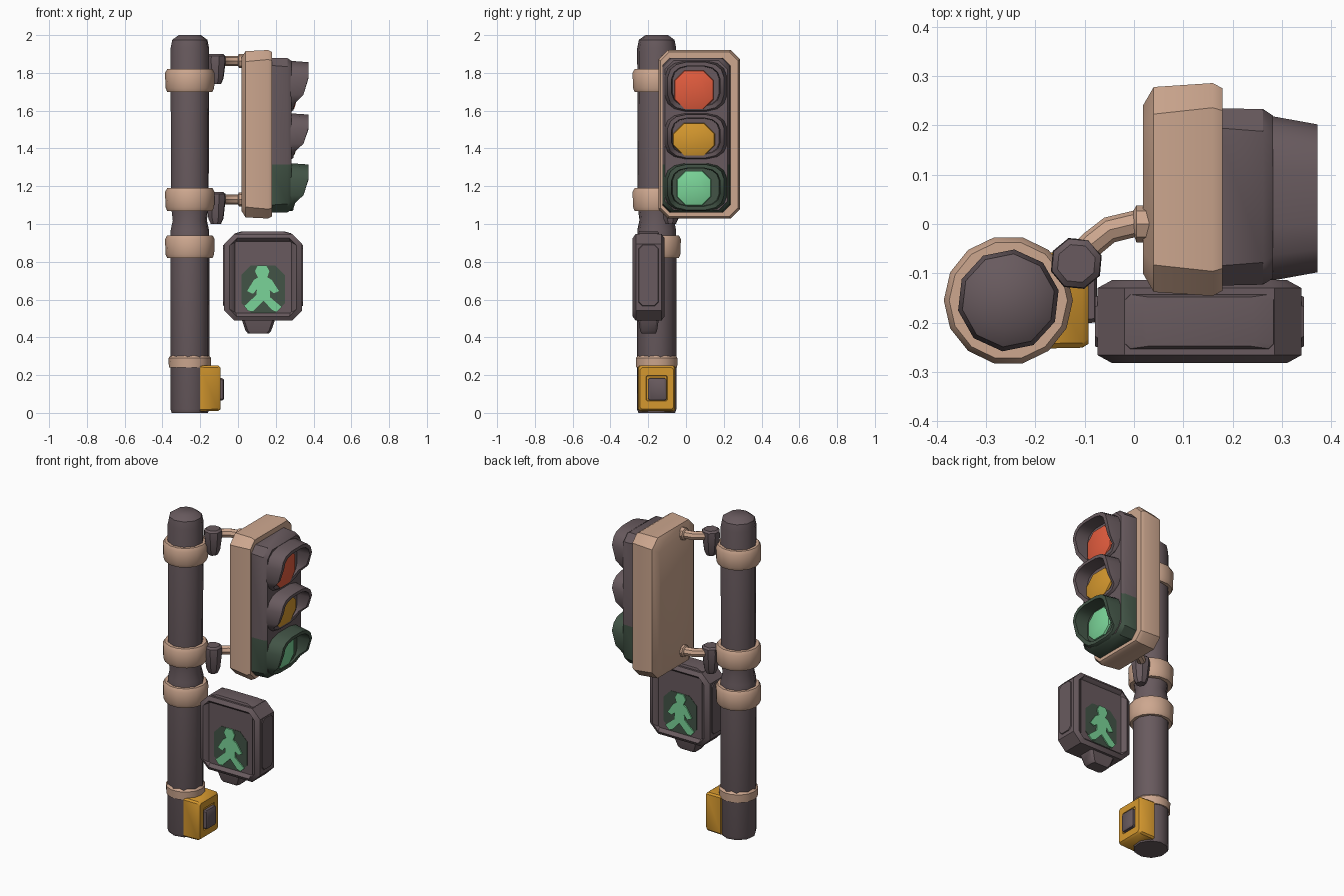
import bpy, bmesh, math
from mathutils import Vector

if "Cube" in bpy.data.objects:
    bpy.data.objects.remove(bpy.data.objects["Cube"])


def material(name, rgb):
    m = bpy.data.materials.new(name)
    lin = [((c / 255 + 0.055) / 1.055) ** 2.4 for c in rgb]
    m.diffuse_color = (*lin, 1)
    m.use_nodes = True
    m.node_tree.nodes["Principled BSDF"].inputs["Base Color"].default_value = m.diffuse_color
    return m


DARK = material("dark_grey_metal", (104, 90, 94))
TAN = material("tan_metal", (205, 167, 143))
RED = material("red_lens", (226, 92, 62))
AMBER = material("amber", (213, 152, 46))
GREEN = material("bright_green", (122, 212, 152))
GLOW = material("dark_green", (66, 84, 70))


def place(axis, d, u, v):
    """Point at depth d along the axis; u, v lie in the cross-section."""
    return Vector({'x': (d, u, v), 'y': (u, d, v), 'z': (u, v, d)}[axis])


def loft(name, rings, *mats):
    """Skin a stack of equal-length rings and cap both ends."""
    bm = bmesh.new()
    vs = [[bm.verts.new(p) for p in r] for r in rings]
    n = len(vs[0])
    for a, b in zip(vs, vs[1:]):
        for i in range(n):
            j = (i + 1) % n
            bm.faces.new((a[i], a[j], b[j], b[i]))
    bm.faces.new(vs[0][::-1])
    bm.faces.new(vs[-1])
    bmesh.ops.recalc_face_normals(bm, faces=bm.faces)
    me = bpy.data.meshes.new(name)
    bm.to_mesh(me)
    bm.free()
    ob = bpy.data.objects.new(name, me)
    bpy.context.collection.objects.link(ob)
    for m in mats:
        me.materials.append(m)
    return ob


def block(name, axis, cu, cv, layers, *mats):
    """Chamfered rectangles (depth, half width, half height, chamfer) lofted."""
    rings = []
    for d, w, h, c in layers:
        pts = [(w, h - c), (w - c, h), (c - w, h), (-w, h - c),
               (-w, c - h), (c - w, -h), (w - c, -h), (w, c - h)]
        rings.append([place(axis, d, cu + u, cv + v) for u, v in pts])
    return loft(name, rings, *mats)


def lathe(name, axis, cu, cv, profile, n, mat, phase=0.0):
    """Round part: profile of (depth, radius)."""
    ang = [phase + 2 * math.pi * i / n for i in range(n)]
    return loft(name, [[place(axis, d, cu + r * math.cos(a), cv + r * math.sin(a))
                        for a in ang] for d, r in profile], mat)


PX, PY = -0.255, -0.155

# Pole with domed top
lathe("pole", 'z', PX, PY,
      [(0, .098), (.02, .105), (.9, .105), (.97, .103), (1.02, .092), (1.08, .1),
       (1.2, .102), (1.93, .104), (1.975, .095), (2.0, .06)], 10, DARK, 0.2)

# Tan clamps around the pole
for label, z0, z1 in (("top", 1.70, 1.82), ("middle", 1.07, 1.19), ("lower", .82, .94)):
    lathe("clamp_" + label, 'z', PX, PY,
          [(z0, .1), (z0, .12), (z0 + .02, .129), (z1 - .02, .131), (z1, .12), (z1, .1)],
          14, TAN)
lathe("base_ring", 'z', PX, PY, [(.24, .1), (.24, .111), (.29, .113), (.305, .1)], 14, TAN)

# Brackets and arms that carry the traffic light
for label, za, z0, z1 in (("top", 1.863, 1.74, 1.90), ("lower", 1.13, 1.0, 1.17)):
    lathe("bracket_" + label, 'z', -.117, -.08,
          [(z0, .028), (z0 + .03, .042), (z1 - .04, .054), (z1 - .01, .052), (z1, .04)],
          8, DARK, 0.3)
    rings = []
    for (x, y), t in zip([(-.13, -.09), (-.085, -.04), (-.05, -.012), (0, 0), (.005, 0), (.03, 0)],
                         [.75, .8, .4, .05, 0, 0]):
        r = .038 if x >= .005 else .027
        rings.append([(x - r * math.cos(a) * math.sin(t), y + r * math.cos(a) * math.cos(t),
                       za + r * math.sin(a)) for a in [math.pi * i / 4 for i in range(8)]])
    loft("arm_" + label, rings, TAN)

# Traffic light: tan back shell, facing +x
block("signal_shell", 'x', .07, 1.475,
      [(.018, .17, .405, .045), (.04, .208, .44, .055), (.16, .216, .446, .05),
       (.18, .205, .435, .045), (.18, .18, .41, .03)], TAN)

# Dark housing, its lowest third tinted green on the sides
LIM = 1.315
housing = block("signal_housing", 'x', .055, 1.47,
                [(.17, .18, .41, .04), (.262, .178, .408, .045), (.282, .165, .395, .045)],
                DARK, GLOW)
bm = bmesh.new()
bm.from_mesh(housing.data)
bmesh.ops.bisect_plane(bm, geom=bm.verts[:] + bm.edges[:] + bm.faces[:],
                       plane_co=(0, 0, LIM), plane_no=(0, 0, 1))
for f in bm.faces:
    f.material_index = int(f.calc_center_median().z < LIM and f.normal.x < .9)
bm.to_mesh(housing.data)
bm.free()

# Hoods (deep on top, cut back below) and domed lenses
LIGHTS = [("red", 1.73, .135, 1.71, .105, .105, RED, DARK),
          ("amber", 1.465, .122, 1.447, .112, .088, AMBER, DARK),
          ("green", 1.195, .128, 1.19, .092, .093, GREEN, GLOW)]
for label, zc, hh, zl, lw, lh, lens, hood in LIGHTS:
    def ring(w, h, x=None):
        out = []
        for i in range(16):
            a = 2 * math.pi * (i + .5) / 16
            c, s = math.cos(a), math.sin(a)
            u = math.copysign(abs(c) ** .65, c)
            v = math.copysign(abs(s) ** .65, s)
            front = .295 + .077 * min(1, max(0, (v + .75) / .6))
            out.append((front if x is None else x, .052 + w * u, zc + h * v))
        return out
    loft("hood_" + label, [ring(.166, hh, .25), ring(.168, hh, .285), ring(.152, hh * .95),
                           ring(.13, hh * .8), ring(.125, hh * .78, .286)], hood)
    block("lens_" + label, 'x', .042, zl,
          [(.28, lw, lh, lw * .5), (.297, lw * .96, lh * .96, lw * .5),
           (.309, lw * .6, lh * .6, lw * .3)], lens)

# Pedestrian signal: box recessed on front and back
YC, XC, ZC = -.198, .133, .718
half = [(.064, .15, .19, .008), (.072, .155, .195, .012), (.084, .178, .208, .04),
        (.068, .207, .23, .055)]
layers = [(YC - d, w, h, c) for d, w, h, c in half]
layers += [(YC + d, w, h, c) for d, w, h, c in half[::-1]]
block("walk_box", 'y', XC, ZC, layers, DARK)
block("walk_box_cap", 'z', XC, YC, [(.92, .16, .058, .01), (.95, .15, .055, .01),
                                    (.96, .115, .05, .01)], DARK)
block("walk_box_foot", 'z', .108, YC, [(.42, .055, .038, .012), (.435, .068, .045, .012),
                                       (.50, .09, .055, .012)], DARK)
for sx in (-1, 1):
    block("walk_box_side_panel", 'x', YC, ZC + .01,
          [(XC + sx * .19, .06, .17, .02), (XC + sx * .212, .05, .16, .02)], DARK)

# Walking figure and its glow on both faces
FIGURE = [(.105, .78), (.15, .78), (.166, .75), (.155, .717), (.178, .705), (.217, .645),
          (.19, .633), (.168, .65), (.17, .612), (.232, .56), (.205, .535), (.18, .545),
          (.135, .595), (.08, .54), (.055, .538), (.033, .565), (.098, .625), (.1, .655),
          (.08, .63), (.048, .645), (.085, .705), (.106, .717), (.09, .75)]
for label, s in (("front", -1), ("back", 1)):
    floor = YC + s * .064
    block("walk_glow_" + label, 'y', .133, .655,
          [(floor - s * .001, .115, .125, .05), (floor + s * .002, .115, .125, .05)], GLOW)
    loft("walk_figure_" + label,
         [[(x, floor + s * d, z) for x, z in FIGURE] for d in (0, .009)], GREEN)

# Push-button box near the base, facing +x
block("button_box", 'x', -.155, .13,
      [(-.2, .098, .122, .01), (-.105, .096, .12, .01), (-.092, .088, .11, .01),
       (-.092, .056, .068, .006), (-.098, .053, .065, .006)], AMBER)
block("button", 'x', -.152, .125,
      [(-.11, .05, .06, .008), (-.08, .048, .058, .008), (-.075, .042, .052, .008)], DARK)

# Smooth rounded surfaces, keep hard edges
for ob in bpy.context.collection.objects:
    ob.select_set(True)
    bpy.context.view_layer.objects.active = ob
bpy.ops.object.shade_smooth_by_angle(angle=math.radians(38))
